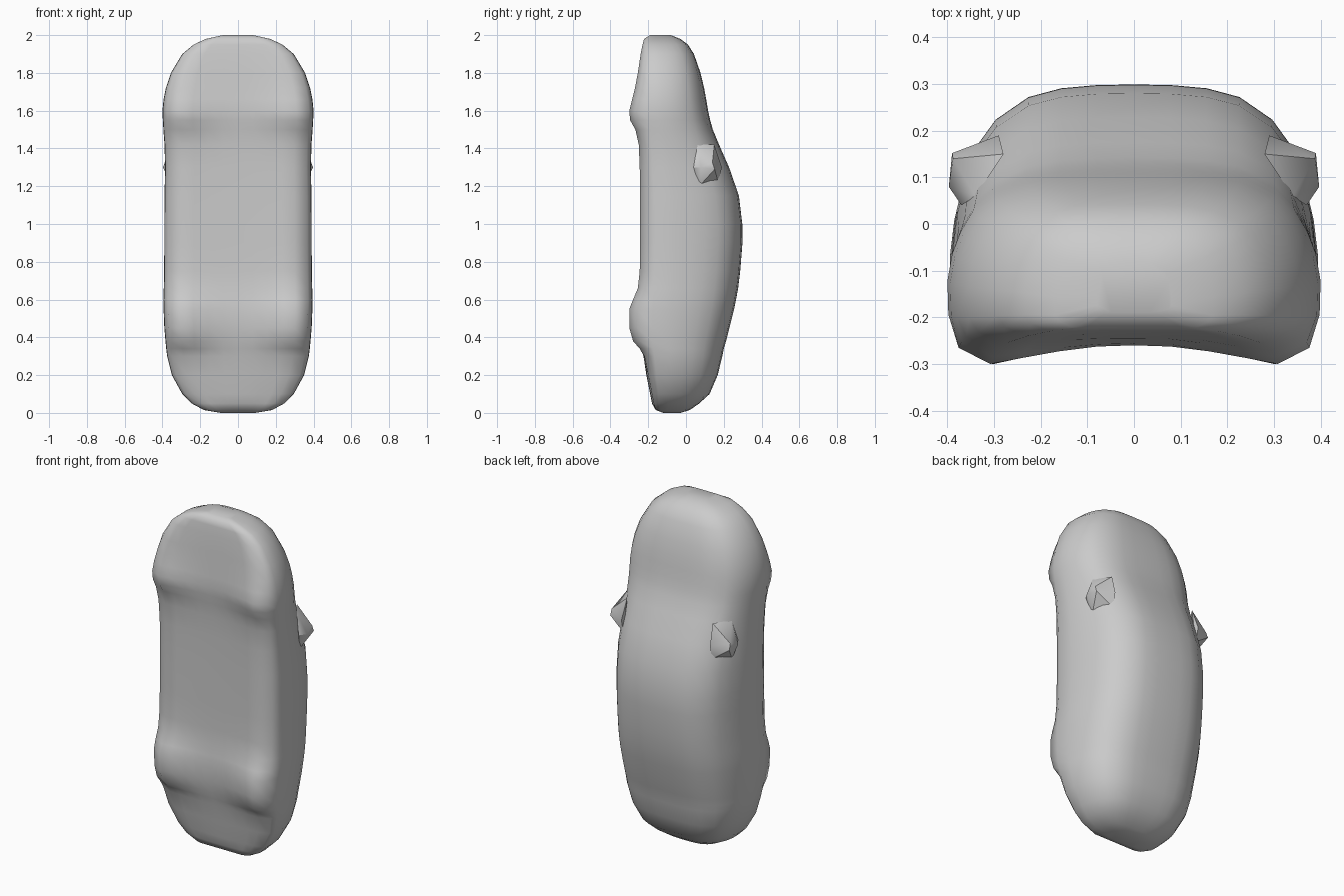
import bpy, bmesh, math

paint = bpy.data.materials.new("grey_body")
paint.diffuse_color = (0.6, 0.6, 0.6, 1)


def finish(bm, name, angle):
    bmesh.ops.recalc_face_normals(bm, faces=bm.faces)
    mesh = bpy.data.meshes.new(name)
    bm.to_mesh(mesh)
    bm.free()
    mesh.materials.append(paint)
    ob = bpy.data.objects.new(name, mesh)
    bpy.context.collection.objects.link(ob)
    bpy.context.view_layer.objects.active = ob
    ob.select_set(True)
    bpy.ops.object.shade_smooth_by_angle(angle=math.radians(angle))
    ob.select_set(False)
    return ob


# Car body stations along z: height, half width, underside middle y, wheel edge y, roof y
stations = [
    (0.0, 0.09, -0.12, -0.12, -0.03), (0.015, 0.18, -0.16, -0.16, 0.02),
    (0.05, 0.245, -0.18, -0.17, 0.07), (0.1, 0.295, -0.19, -0.18, 0.125),
    (0.2, 0.35, -0.21, -0.2, 0.168), (0.3, 0.375, -0.225, -0.22, 0.192),
    (0.34, 0.38, -0.235, -0.245, 0.20), (0.38, 0.384, -0.243, -0.28, 0.212),
    (0.45, 0.39, -0.255, -0.30, 0.23), (0.55, 0.394, -0.255, -0.30, 0.255),
    (0.6, 0.395, -0.25, -0.28, 0.265), (0.66, 0.393, -0.242, -0.255, 0.276),
    (0.75, 0.391, -0.238, -0.245, 0.287), (0.9, 0.39, -0.238, -0.243, 0.299),
    (1.0, 0.39, -0.238, -0.243, 0.298), (1.15, 0.389, -0.238, -0.243, 0.28),
    (1.3, 0.386, -0.24, -0.245, 0.228), (1.42, 0.389, -0.243, -0.25, 0.175),
    (1.5, 0.395, -0.25, -0.268, 0.142), (1.55, 0.398, -0.257, -0.296, 0.128),
    (1.6, 0.4, -0.26, -0.30, 0.117), (1.66, 0.394, -0.256, -0.285, 0.107),
    (1.72, 0.382, -0.25, -0.27, 0.096), (1.8, 0.355, -0.245, -0.255, 0.077),
    (1.9, 0.295, -0.235, -0.24, 0.042), (1.95, 0.235, -0.228, -0.23, 0.01),
    (1.98, 0.17, -0.222, -0.222, -0.03), (2.0, 0.08, -0.19, -0.19, -0.08)]

# Half cross-section as fractions of width and of height above the underside
side = [(0.2, 0.998), (0.4, 0.985), (0.58, 0.95), (0.76, 0.86), (0.86, 0.76),
        (0.93, 0.63), (0.975, 0.5), (1, 0.34), (0.995, 0.14), (0.94, 0.065)]
under = [(0.77, 1), (0.6, 0.68), (0.4, 0.32), (0.2, 0.07)]


def section(w, mid, edge, roof):
    base = max(mid, -0.245)
    half = [(u * w, base + v * (roof - base)) for u, v in side]
    # Pull the lowest side point toward the wheel bulge
    half[-1] = (half[-1][0], half[-1][1] + 0.8 * (edge - base))
    half += [(u * w, mid + t * (edge - mid)) for u, t in under]
    return [(0, roof)] + half + [(0, mid)] + [(-x, y) for x, y in reversed(half)]


bm = bmesh.new()
rings = [[bm.verts.new((x, y, z)) for x, y in section(*rest)] for z, *rest in stations]
n = len(rings[0])
for a, b in zip(rings, rings[1:]):
    for i in range(n):
        j = (i + 1) % n
        bm.faces.new((a[i], a[j], b[j], b[i]))
bm.faces.new(rings[0])
bm.faces.new(rings[-1])
finish(bm, "car_body", 50)

# Wing mirrors: pointed wedges growing out of the body sides
for s, name in ((1, "right_mirror"), (-1, "left_mirror")):
    bm = bmesh.new()
    pts = [(0.29, 0.17, 1.22), (0.35, 0.07, 1.2), (0.37, 0.04, 1.3),
           (0.34, 0.06, 1.42), (0.28, 0.15, 1.42), (0.29, 0.19, 1.3),
           (0.39, 0.152, 1.29), (0.397, 0.08, 1.3), (0.388, 0.14, 1.325)]
    for x, y, z in pts:
        bm.verts.new((s * x, y, z))
    bmesh.ops.convex_hull(bm, input=bm.verts)
    finish(bm, name, 35)
